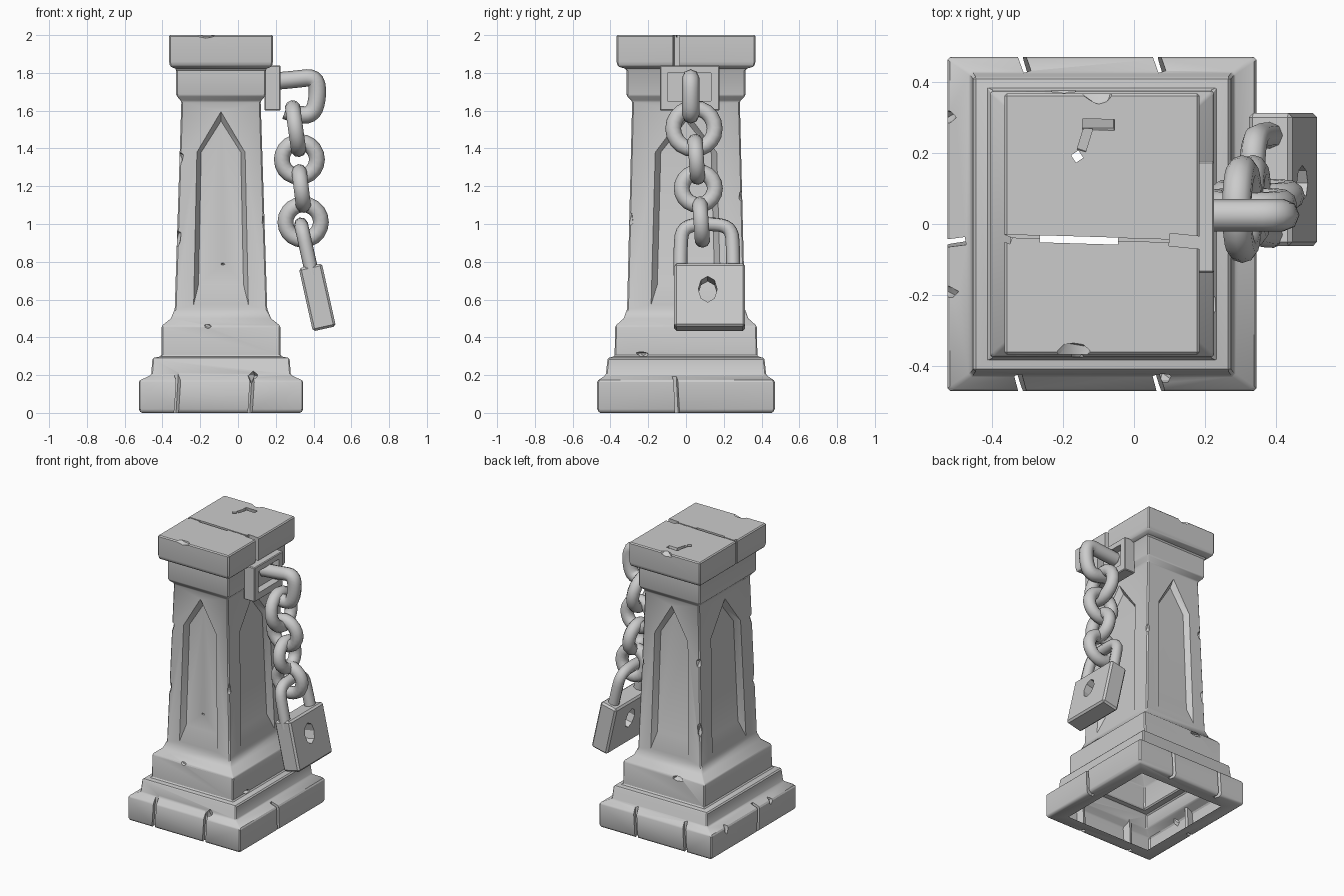
import bpy, bmesh, math, random
from mathutils import Matrix, Vector

if "Cube" in bpy.data.objects:
    bpy.data.objects.remove(bpy.data.objects["Cube"])
random.seed(4)

stone = bpy.data.materials.new("light_grey_stone")
stone.use_nodes = True
GREY = (0.6, 0.6, 0.6, 1)
stone.diffuse_color = GREY
stone.node_tree.nodes["Principled BSDF"].inputs["Base Color"].default_value = GREY

CX = -0.09  # pillar axis


def from_bmesh(name, bm):
    bmesh.ops.recalc_face_normals(bm, faces=bm.faces)
    mesh = bpy.data.meshes.new(name)
    bm.to_mesh(mesh)
    bm.free()
    ob = bpy.data.objects.new(name, mesh)
    bpy.context.collection.objects.link(ob)
    return ob


def loft(name, rings):
    """Skin a closed solid through equal-length rings of points."""
    bm = bmesh.new()
    loops = [[bm.verts.new(p) for p in ring] for ring in rings]
    n = len(loops[0])
    for a, b in zip(loops, loops[1:]):
        for i in range(n):
            j = (i + 1) % n
            bm.faces.new((a[i], a[j], b[j], b[i]))
    bm.faces.new(loops[0][::-1])
    bm.faces.new(loops[-1])
    return from_bmesh(name, bm)


def box(name, loc, size, rot=(0, 0, 0)):
    bm = bmesh.new()
    bmesh.ops.create_cube(bm, size=1)
    bmesh.ops.scale(bm, vec=size, verts=bm.verts)
    ob = from_bmesh(name, bm)
    ob.location, ob.rotation_euler = loc, rot
    return ob


def chip(loc, size):
    """Irregular lump that knocks a flake off an edge."""
    bm = bmesh.new()
    bmesh.ops.create_icosphere(bm, subdivisions=1, radius=1)
    for v in bm.verts:
        v.co = Vector([c * s for c, s in zip(v.co, size)]) * random.uniform(0.75, 1.2)
    ob = from_bmesh("chip_cutter", bm)
    ob.location = loc
    return ob


def bake(ob, cutters=(), bevel=0.0):
    """Bevel, cut, and freeze the modifiers into the mesh."""
    if bevel:
        m = ob.modifiers.new("bevel", "BEVEL")
        m.width, m.segments, m.limit_method = bevel, 1, "ANGLE"
    for c in cutters:
        c.hide_render = True
        m = ob.modifiers.new("cut", "BOOLEAN")
        m.object, m.operation, m.solver = c, "DIFFERENCE", "EXACT"
    bpy.context.view_layer.update()
    dg = bpy.context.evaluated_depsgraph_get()
    mesh = bpy.data.meshes.new_from_object(ob.evaluated_get(dg))
    ob.modifiers.clear()
    ob.data = mesh
    for c in cutters:
        bpy.data.objects.remove(c)


def finish(ob, angle=32):
    ob.data.materials.clear()
    ob.data.materials.append(stone)
    bpy.ops.object.select_all(action="DESELECT")
    ob.select_set(True)
    bpy.context.view_layer.objects.active = ob
    bpy.ops.object.shade_smooth_by_angle(angle=math.radians(angle))


# Pillar: stacked rectangular mouldings (half width, half depth, height)
RIM = (0.33, 0.365)
profile = [(*RIM, 0), (0.425, 0.46, 0), (0.435, 0.47, 0.02), (0.435, 0.47, 0.17),
           (0.37, 0.425, 0.2), (0.363, 0.415, 0.29), (0.315, 0.378, 0.3),
           (0.315, 0.375, 0.46), (0.265, 0.33, 0.5), (0.245, 0.312, 0.55),
           (0.21, 0.285, 1.65), (0.237, 0.315, 1.68), (0.237, 0.315, 1.82),
           (0.27, 0.362, 1.835), (0.275, 0.368, 1.86), (0.275, 0.368, 2.0)]
pillar = loft("pillar", [[(CX + sx * x, sy * y, z) for sx, sy in
                          ((-1, -1), (1, -1), (1, 1), (-1, 1))] for x, y, z in profile])

# Pointed-arch niches on the four shaft faces
cutters = []


def niche(low, high, width, turn):
    def ring(scale, bottom, apex, depth):
        pts = [(-width, bottom), (width, bottom), (width * 0.88, 1.38),
               (0, apex), (-width * 0.88, 1.38)]
        spin = Matrix.Rotation(turn, 3, "Z")
        out = []
        for u, z in pts:
            surface = low + (high - low) * (z - 0.55) / 1.1
            out.append(spin @ Vector((u * scale, depth - surface, z)) + Vector((CX, 0, 0)))
        return out
    cutters.append(loft("niche_cutter", [ring(1.02, 0.56, 1.6, -0.004),
                                         ring(0.82, 0.68, 1.545, 0.035)]))


for k in range(4):
    if k % 2:
        niche(0.245, 0.21, 0.185, k * math.pi / 2)
    else:
        niche(0.312, 0.285, 0.145, k * math.pi / 2)

# Cracks between the base stones
for x, y in ((-0.32, -0.47), (0.07, -0.47), (-0.32, 0.47), (0.06, 0.47)):
    cutters.append(box("crack_cutter", (x, y, 0.09), (0.022, 0.09, 0.25), (0, 0.06, 0.3)))
for x in (CX - 0.435, CX + 0.435):
    cutters.append(box("crack_cutter", (x, -0.05, 0.09), (0.1, 0.022, 0.25), (0.05, 0, 0.15)))

# Cracks across the cap, one opening into the hollow core
SLIT = 1.93
cutters += [
    box("slit_cutter", (-0.155, -0.045, SLIT + 0.05), (0.22, 0.02, 0.1), (0, 0, -0.03)),
    box("hole_cutter", (-0.16, 0.19, SLIT + 0.05), (0.025, 0.025, 0.1), (0, 0, 0.6)),
    box("cap_crack", (CX, -0.042, 2.0), (0.6, 0.008, 0.02), (0, 0, -0.03)),
    box("cap_notch", (0.16, -0.05, 1.93), (0.12, 0.035, 0.18), (0, 0, -0.1)),
    box("cap_notch", (-0.365, -0.04, 1.93), (0.04, 0.018, 0.2), (0, 0, -0.4)),
    box("cap_gouge", (-0.1, 0.28, 2.0), (0.09, 0.03, 0.05), (0.2, 0.1, 0)),
    box("cap_gouge", (-0.135, 0.25, 2.0), (0.025, 0.09, 0.04), (0.1, 0, -0.3)),
]

# Flakes along the edges
for x, y, z, size in (
        (-0.17, -0.37, 2.0, (0.06, 0.05, 0.02)), (-0.1, 0.37, 2.0, (0.05, 0.04, 0.03)),
        (-0.31, -0.295, 1.35, (0.025, 0.03, 0.04)), (-0.32, -0.305, 0.93, (0.02, 0.03, 0.05)),
        (0.145, -0.3, 1.03, (0.02, 0.025, 0.06)), (0.14, 0.295, 1.15, (0.025, 0.02, 0.04)),
        (-0.31, 0.3, 1.25, (0.025, 0.025, 0.04)), (-0.32, 0.305, 0.8, (0.02, 0.02, 0.06)),
        (0.215, -0.225, 0.31, (0.03, 0.04, 0.02)), (-0.16, -0.378, 0.46, (0.02, 0.02, 0.015)),
        (-0.2, 0.377, 0.45, (0.05, 0.03, 0.02)), (0.08, -0.42, 0.18, (0.03, 0.03, 0.04)),
        (-0.525, 0.3, 0.16, (0.025, 0.02, 0.04)), (-0.525, -0.19, 0.17, (0.03, 0.02, 0.03)),
        (-0.08, -0.3, 0.79, (0.02, 0.05, 0.01))):
    cutters.append(chip((x, y, z), size))

bake(pillar, cutters, bevel=0.007)

# Open the underside and the bottoms of the cap openings
bm = bmesh.new()
bm.from_mesh(pillar.data)
opened = []
for f in bm.faces:
    c = f.calc_center_median()
    under = f.normal.z < -0.9 and all(
        v.co.z < 0.005 and abs(v.co.x - CX) < RIM[0] + 0.003 and abs(v.co.y) < RIM[1] + 0.003
        for v in f.verts)
    slit = f.normal.z > 0.9 and abs(c.z - SLIT) < 0.004 and -0.3 < c.x < 0
    if under or slit:
        opened.append(f)
bmesh.ops.delete(bm, geom=opened, context="FACES")
bm.to_mesh(pillar.data)
bm.free()
finish(pillar)

# Recessed wall plate that holds the chain
plate = box("wall_plate", (0.183, 0.02, 1.72), (0.085, 0.315, 0.24))
bake(plate, [box("recess_cutter", (0.22, 0.018, 1.725), (0.09, 0.23, 0.15))], bevel=0.005)
finish(plate)


# Round bars swept along smooth paths
def bar(name, points, radius, matrix=None):
    cu = bpy.data.curves.new(name, "CURVE")
    cu.dimensions = "3D"
    cu.bevel_depth, cu.bevel_resolution, cu.use_fill_caps = radius, 2, True
    sp = cu.splines.new("NURBS")
    sp.points.add(len(points) - 1)
    for p, co in zip(sp.points, points):
        p.co = (*co, 1)
    sp.use_endpoint_u, sp.order_u, sp.resolution_u = True, 3, 4
    tmp = bpy.data.objects.new("bar_path", cu)
    bpy.context.collection.objects.link(tmp)
    bpy.context.view_layer.update()
    mesh = bpy.data.meshes.new_from_object(
        tmp.evaluated_get(bpy.context.evaluated_depsgraph_get()))
    bpy.data.objects.remove(tmp)
    ob = bpy.data.objects.new(name, mesh)
    bpy.context.collection.objects.link(ob)
    if matrix:
        ob.matrix_world = matrix
    finish(ob, 50)


bar("wall_hook", [(x, 0.025, z) for x, z in
                  ((0.18, 1.755), (0.3, 1.765), (0.41, 1.78), (0.425, 1.69),
                   (0.4, 1.58), (0.32, 1.575), (0.25, 1.6))], 0.046)

# Chain links, alternately facing the side and the front
links = [((0.305, 0.042, 1.505), 0.152, True, 8), ((0.325, 0.055, 1.342), 0.135, False, 4),
         ((0.335, 0.065, 1.188), 0.13, True, 7), ((0.345, 0.08, 1.01), 0.136, False, 4)]
for i, (loc, outer, sideways, tilt) in enumerate(links):
    t = math.radians(tilt)
    rot = (0, math.pi / 2 - t, 0) if sideways else (math.pi / 2 + t, 0, 0)
    bpy.ops.mesh.primitive_torus_add(
        location=loc, rotation=rot, major_segments=20, minor_segments=10,
        major_radius=outer - 0.042, minor_radius=0.042)
    link = bpy.context.object
    link.name = f"chain_link_{i + 1}"
    finish(link, 60)

# Padlock, hanging at a slant
hang = Matrix.Translation((0.42, 0.125, 0.612)) @ Matrix.Rotation(math.radians(-12.6), 4, "Y")
body = box("padlock_body", (0, 0, 0), (0.125, 0.375, 0.342))
bm = bmesh.new()
bmesh.ops.create_cone(bm, cap_ends=True, segments=8, radius1=0.05, radius2=0.05, depth=0.4)
bmesh.ops.rotate(bm, verts=bm.verts, matrix=Matrix.Rotation(math.pi / 2, 3, "Y"))
bmesh.ops.scale(bm, vec=(1, 1, 1.4), verts=bm.verts)
keyhole = from_bmesh("keyhole_cutter", bm)
keyhole.location = (0, -0.01, 0.03)
bake(body, [keyhole], bevel=0.012)
body.matrix_world = hang
finish(body)

bar("padlock_shackle", [(0, y - 0.015, z) for y, z in
                        ((-0.14, 0.12), (-0.14, 0.26), (-0.13, 0.385), (0, 0.4),
                         (0.13, 0.385), (0.14, 0.26), (0.14, 0.12))], 0.037, hang)
